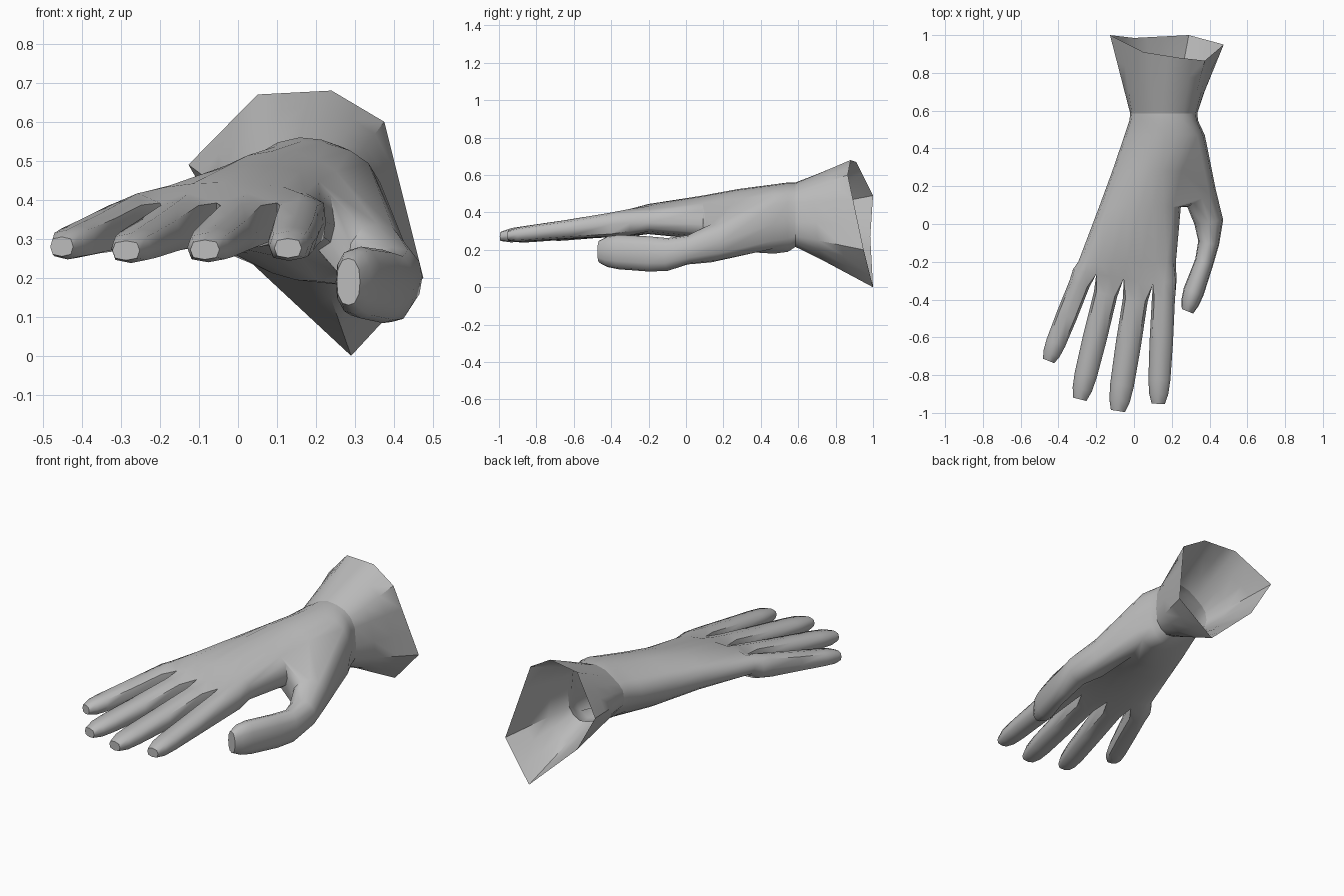
import bpy, bmesh, math
from mathutils import Vector

if "Cube" in bpy.data.objects:
    bpy.data.objects.remove(bpy.data.objects["Cube"])

grey = bpy.data.materials.new("glove_grey")
grey.diffuse_color = (0.5, 0.5, 0.5, 1)
grey.use_nodes = True
grey.node_tree.nodes["Principled BSDF"].inputs["Base Color"].default_value = grey.diffuse_color


def finish(bm, name, angle):
    bmesh.ops.recalc_face_normals(bm, faces=bm.faces)
    mesh = bpy.data.meshes.new(name)
    bm.to_mesh(mesh)
    bm.free()
    obj = bpy.data.objects.new(name, mesh)
    bpy.context.collection.objects.link(obj)
    mesh.materials.append(grey)
    bpy.ops.object.select_all(action='DESELECT')
    obj.select_set(True)
    bpy.context.view_layer.objects.active = obj
    bpy.ops.object.shade_smooth_by_angle(angle=math.radians(angle))


def bridge(bm, a, b, skip=()):
    n = len(a)
    for k in range(n):
        if k not in skip:
            bm.faces.new((a[k], a[(k + 1) % n], b[(k + 1) % n], b[k]))


def section(y, xl, xr, zl, zr, zt, zb, skew):
    # 20-point cross-section: left side, over the top, right side, underneath
    # skew makes the left half thinner, so the lowest point sits to the right
    pts = []
    for k in range(20):
        t = math.pi * k / 10
        u = (1 - math.cos(t)) / 2
        mid = zl + (zr - zl) * u
        s = math.sin(t)
        h = abs(s) ** 0.6 if abs(s) > 1e-6 else 0
        if s > 0:
            z = mid + (zt - mid) * h * (1 - 0.5 * skew * max(0, 1 - 2.5 * u))
        else:
            z = mid + (zb - mid) * h * (1 - skew * max(0, 1 - 1.25 * u))
        pts.append(Vector((xl + (xr - xl) * u, y, z)))
    return pts


def tube(bm, start, stations, angles, square=1.0):
    # rings along a path; each station: x, y, z, half width, half height, direction
    prev = start
    for x, y, z, w, h, d in stations:
        side = Vector((-d[1], d[0], 0)).normalized()
        ring = []
        for a in angles:
            c, s = math.cos(math.radians(a)), math.sin(math.radians(a))
            f = 1 + (square - 1) * abs(math.sin(math.radians(2 * a)))
            ring.append(bm.verts.new(Vector((x, y, z)) + side * w * c * f + Vector((0, 0, h * s * f))))
        bridge(bm, prev, ring)
        prev = ring
    bm.faces.new(prev)


# palm and wrist
wrist = section(0.585, -0.02, 0.335, 0.41, 0.35, 0.56, 0.195, 0.7)
rows_data = [
    wrist,
    section(0.545, -0.025, 0.34, 0.41, 0.35, 0.56, 0.165, 0.7),
    section(0.47, -0.05, 0.375, 0.40, 0.34, 0.55, 0.155, 0.7),
    section(0.28, -0.115, 0.29, 0.385, 0.33, 0.525, 0.17, 0.6),
    section(0.09, -0.185, 0.248, 0.375, 0.335, 0.49, 0.245, 0.4),
    section(-0.20, -0.295, 0.222, 0.365, 0.345, 0.445, 0.28, 0.15),
]
bm = bmesh.new()
rows = [[bm.verts.new(p) for p in r] for r in rows_data]

# finger roots: alternating clefts and knuckle centres
clefts = [(-0.315, -0.24), (-0.20, -0.265), (-0.055, -0.29), (0.10, -0.32), (0.22, -0.30)]
top, bottom = [], []
for i in range(9):
    if i % 2 == 0:
        x, y = clefts[i // 2]
        zt, zb = (0.392, 0.30)
    else:
        p, q = clefts[i // 2], clefts[i // 2 + 1]
        x, y = (p[0] + q[0]) / 2, (p[1] + q[1]) / 2
        zt, zb = 0.417, 0.275
    top.append(bm.verts.new((x, y, zt)))
    bottom.append(bm.verts.new((x, y, zb)))
mids = [bm.verts.new((x + dx, y, 0.343))
        for (x, y), dx in zip(clefts, (-0.008, 0, 0, 0, 0.005))]
root = [mids[0]] + top + [mids[4]] + bottom[::-1]
rows.append(root)

# leave an opening on the thumb side
for r in range(len(rows) - 1):
    bridge(bm, rows[r], rows[r + 1], skip=range(8, 12) if r in (2, 3) else ())

# fingers: base, tip and width scale
fingers = [
    ((-0.262, -0.25, 0.345), (-0.452, -0.725, 0.28), 0.88),
    ((-0.128, -0.28, 0.345), (-0.287, -0.928, 0.27), 1.0),
    ((0.022, -0.305, 0.345), (-0.085, -0.99, 0.272), 1.05),
    ((0.160, -0.31, 0.345), (0.128, -0.952, 0.276), 0.97),
]
profile = [(0.14, 0.063, 0.064), (0.5, 0.064, 0.050), (0.8, 0.060, 0.042),
           (0.92, 0.052, 0.038), (1.0, 0.036, 0.025)]
for i, (base, tip, scale) in enumerate(fingers):
    j = 2 * i
    start = [top[j], top[j + 1], top[j + 2], mids[i + 1],
             bottom[j + 2], bottom[j + 1], bottom[j], mids[i]]
    b, t = Vector(base), Vector(tip)
    d = t - b
    stations = [(*(b + d * f), w * scale, h, d) for f, w, h in profile]
    tube(bm, start, stations, [135 - 45 * k for k in range(8)], 1.12)

# thumb grown from the side opening
opening = rows[2][8:13] + [rows[3][12]] + rows[4][12:7:-1] + [rows[3][8]]
thumb = [
    (0.358, 0.135, 0.235, 0.088, 0.102, (0.6, -1)),
    (0.396, 0.01, 0.200, 0.077, 0.078, (0.15, -1)),
    (0.395, -0.10, 0.175, 0.056, 0.088, (-0.2, -1)),
    (0.372, -0.20, 0.178, 0.050, 0.094, (-0.3, -1)),
    (0.315, -0.36, 0.188, 0.056, 0.092, (-0.42, -1)),
    (0.295, -0.42, 0.190, 0.048, 0.082, (-0.4, -1)),
    (0.283, -0.462, 0.190, 0.032, 0.060, (-0.4, -1)),
]
tube(bm, opening, thumb, [60 - 30 * k for k in range(12)], 1.06)
finish(bm, "glove_hand", 60)

# flared open cuff with an angular rim
corners = [(0, (-0.127, 1.0, 0.49)), (3, (0.05, 0.91, 0.67)), (6, (0.24, 0.88, 0.68)),
           (8, (0.375, 0.865, 0.60)), (11, (0.475, 0.95, 0.20)), (14, (0.29, 1.0, 0.0)),
           (18, (0.0, 0.985, 0.27)), (20, (-0.127, 1.0, 0.49))]
rim = []
for (k0, p), (k1, q) in zip(corners, corners[1:]):
    for k in range(k0, k1):
        rim.append(Vector(p).lerp(Vector(q), (k - k0) / (k1 - k0)))
bm = bmesh.new()
prev = [bm.verts.new(p) for p in wrist]
for f in (0.33, 0.67, 1.0):
    ring = [bm.verts.new(a.lerp(b, f)) for a, b in zip(wrist, rim)]
    bridge(bm, prev, ring)
    prev = ring
finish(bm, "flared_cuff", 40)
